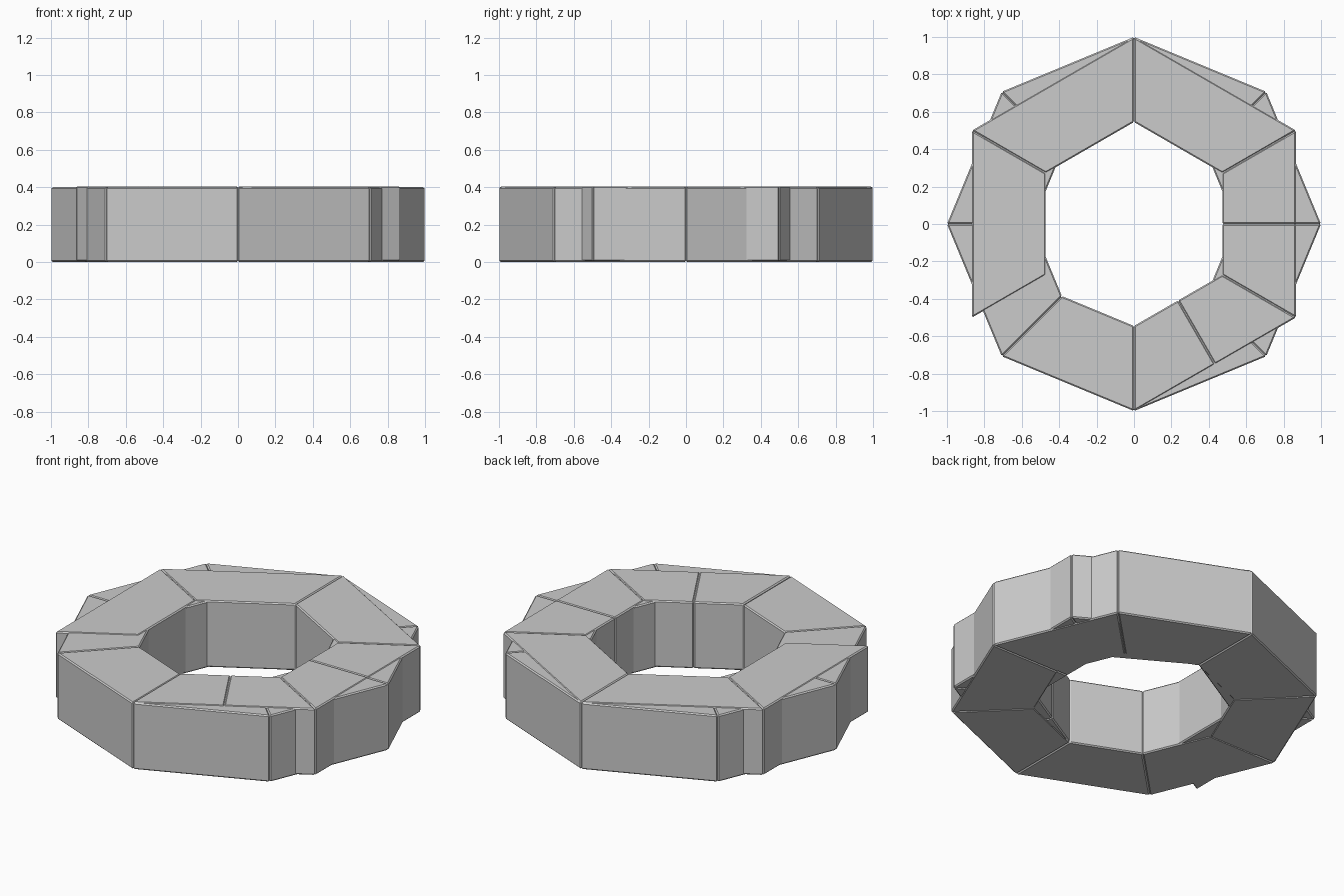
import bpy, bmesh
from math import cos, sin, radians

if "Cube" in bpy.data.objects:
    bpy.data.objects.remove(bpy.data.objects["Cube"])

OUTER, INNER, HEIGHT = 1.0, 0.545, 0.4


def block(name, a0, a1, f0, f1, z):
    """Bevelled stone covering fraction f0..f1 of the straight side from a0 to a1."""
    def corner(r, f):
        p = [(r * cos(radians(a)), r * sin(radians(a))) for a in (a0, a1)]
        return [p[0][i] + (p[1][i] - p[0][i]) * f for i in (0, 1)]
    outline = [corner(INNER, f0), corner(OUTER, f0), corner(OUTER, f1), corner(INNER, f1)]
    bm = bmesh.new()
    low = [bm.verts.new((x, y, z)) for x, y in outline]
    high = [bm.verts.new((x, y, z + HEIGHT)) for x, y in outline]
    bm.faces.new(low[::-1])
    bm.faces.new(high)
    for i in range(4):
        j = (i + 1) % 4
        bm.faces.new((low[i], low[j], high[j], high[i]))
    bmesh.ops.recalc_face_normals(bm, faces=bm.faces)
    bmesh.ops.bevel(bm, geom=bm.edges[:], offset=0.007, segments=1,
                    affect='EDGES', profile=0.5)
    me = bpy.data.meshes.new(name)
    bm.to_mesh(me)
    bm.free()
    bpy.context.collection.objects.link(bpy.data.objects.new(name, me))


def ring(name, sides, start, z, split=(), missing=()):
    step = 360 / sides
    for i in range(sides):
        if i in missing:
            continue
        a = start + i * step
        cuts = [(0, 0.5), (0.5, 1)] if i in split else [(0, 1)]
        for k, (f0, f1) in enumerate(cuts):
            block(f"{name}_{i}_{k}", a, a + step, f0, f1, z)


# Lower course: full eight-sided ring
ring("lower_stone", 8, 0, 0.0)
# Upper course: six-sided ring, one stone missing, two stones split in half
ring("upper_stone", 6, -90, 0.004, split=(0, 1), missing=(5,))
